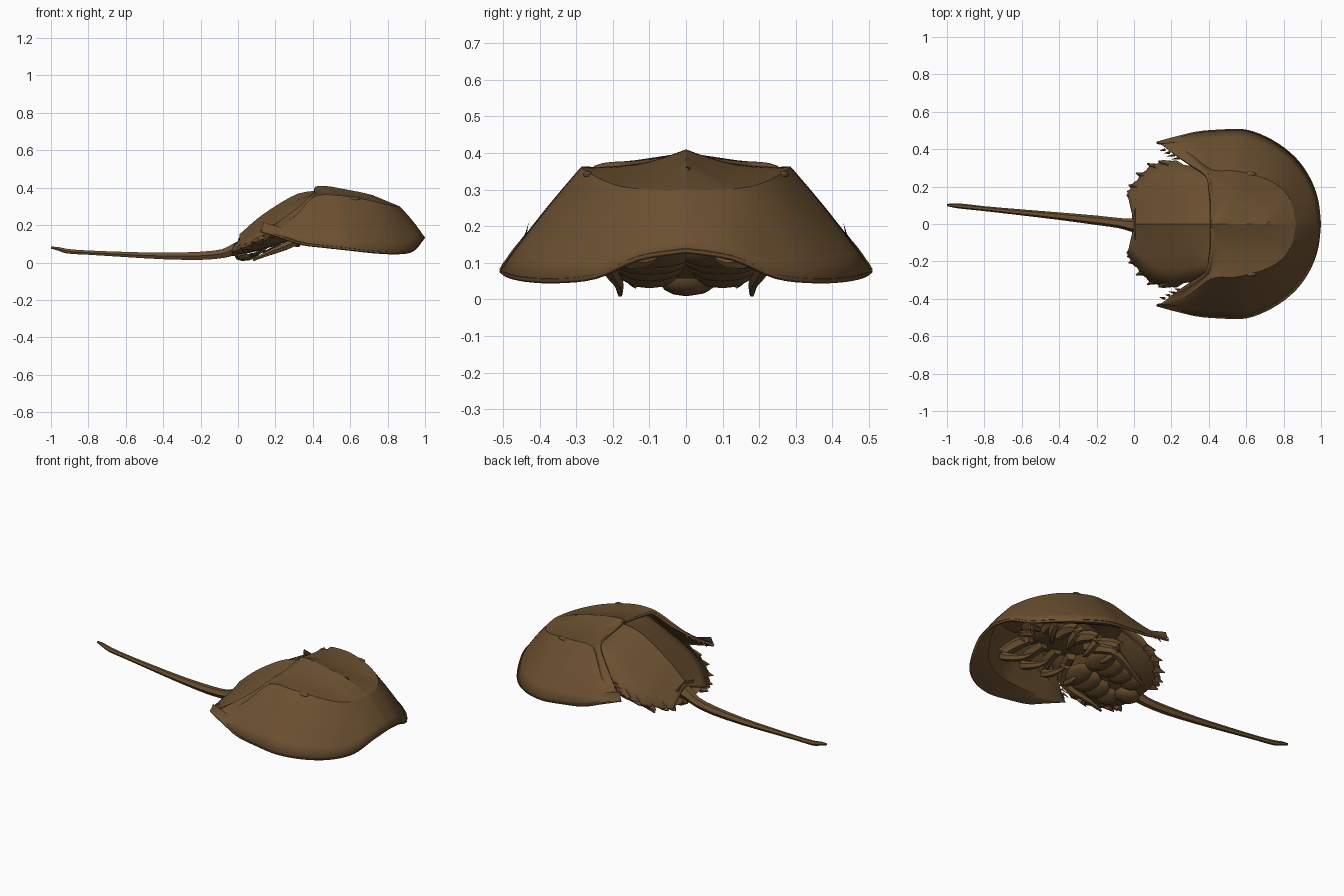
import bpy, bmesh, math, random
from mathutils import Vector, Matrix

if "Cube" in bpy.data.objects:
    bpy.data.objects.remove(bpy.data.objects["Cube"])
random.seed(4)

brown = bpy.data.materials.new("shell brown")
brown.diffuse_color = (0.145, 0.08, 0.03, 1)
brown.use_nodes = True
brown.node_tree.nodes["Principled BSDF"].inputs["Base Color"].default_value = brown.diffuse_color


def finish(name, bm, angle=30, thick=0):
    me = bpy.data.meshes.new(name)
    bm.to_mesh(me)
    bm.free()
    ob = bpy.data.objects.new(name, me)
    bpy.context.collection.objects.link(ob)
    me.materials.append(brown)
    bpy.ops.object.select_all(action='DESELECT')
    ob.select_set(True)
    bpy.context.view_layer.objects.active = ob
    bpy.ops.object.shade_smooth_by_angle(angle=math.radians(angle))
    if thick:
        m = ob.modifiers.new("thickness", 'SOLIDIFY')
        m.thickness = thick
        m.offset = -1
    return ob


def spline(pts, n):
    """Catmull-Rom through pts (any dimension), n steps per span."""
    out = []
    for i in range(len(pts) - 1):
        a, b, c, d = pts[max(i - 1, 0)], pts[i], pts[i + 1], pts[min(i + 2, len(pts) - 1)]
        for k in range(n):
            t = k / n
            out.append([0.5 * (2*q + (r-p)*t + (2*p-5*q+4*r-s)*t*t + (3*q-p-3*r+s)*t**3)
                        for p, q, r, s in zip(a, b, c, d)])
    return out + [list(pts[-1])]


def grid(bm, rows):
    vs = [[bm.verts.new(p) for p in r] for r in rows]
    for a, b in zip(vs, vs[1:]):
        for i in range(len(a) - 1):
            bm.faces.new((a[i], a[i+1], b[i+1], b[i]))


def mirror_weld(bm):
    """Mirror the half across y = 0 and make the faces point upward."""
    for v in bm.verts:
        if v.co.y < 0.004:
            v.co.y = 0
    g = bmesh.ops.duplicate(bm, geom=bm.verts[:] + bm.edges[:] + bm.faces[:])["geom"]
    for v in g:
        if isinstance(v, bmesh.types.BMVert):
            v.co.y *= -1
    bmesh.ops.remove_doubles(bm, verts=bm.verts[:], dist=0.002)
    bmesh.ops.dissolve_degenerate(bm, dist=0.0005, edges=bm.edges[:])
    bmesh.ops.recalc_face_normals(bm, faces=bm.faces[:])
    if sum(f.normal.z * f.calc_area() for f in bm.faces) < 0:
        bmesh.ops.reverse_faces(bm, faces=bm.faces[:])


def tube(bm, pts, sides=6, n=3):
    """Tapered tube through (x, y, z, radius) points."""
    p = spline(pts, n)
    rings = []
    for i, q in enumerate(p):
        d = Vector(p[min(i+1, len(p)-1)][:3]) - Vector(p[max(i-1, 0)][:3])
        rot = d.to_track_quat('Z', 'Y')
        rings.append([bm.verts.new(Vector(q[:3]) + rot @ Vector((
            q[3] * math.cos(2*math.pi*k/sides), q[3] * math.sin(2*math.pi*k/sides), 0)))
            for k in range(sides)])
    for a, b in zip(rings, rings[1:]):
        for k in range(sides):
            bm.faces.new((a[k], a[(k+1) % sides], b[(k+1) % sides], b[k]))
    bm.faces.new(rings[0][::-1])
    bm.faces.new(rings[-1])


def blob(bm, loc, size, tilt=0):
    m = Matrix.Translation(loc) @ Matrix.Rotation(tilt, 4, 'Y') @ Matrix.Diagonal((*size, 1))
    bmesh.ops.create_icosphere(bm, subdivisions=2, radius=1, matrix=m)


def open_top(bm):
    """Drop the hidden upward faces of parts tucked under the shell."""
    bm.normal_update()
    bmesh.ops.delete(bm, geom=[f for f in bm.faces if f.normal.z > .3], context='FACES')


# Front shield: stations from nose to cheek tip, each rim / side ridge / inner edge
stations = [
    (1.0, 0, .132, .865, 0, .30, .72, 0, .36),
    (.985, .13, .112, .85, .09, .30, .66, 0, .375),
    (.94, .25, .062, .81, .17, .307, .58, 0, .39),
    (.86, .36, .05, .73, .23, .327, .50, 0, .405),
    (.74, .45, .055, .63, .265, .347, .44, 0, .41),
    (.60, .505, .07, .53, .285, .36, .41, 0, .402),
    (.46, .505, .085, .45, .285, .362, .41, .14, .38),
    (.34, .495, .10, .39, .305, .34, .395, .25, .365),
    (.23, .47, .135, .275, .39, .225, .315, .31, .29),
    (.12, .44, .17, .14, .43, .178, .19, .39, .20)]
bm = bmesh.new()
under = bmesh.new()
rows, lip = [], []
for s in spline(stations, 4):
    R, P, C = Vector(s[:3]), Vector(s[3:6]), Vector(s[6:])
    w = min(1, (P - R).length / .2)
    dip = .012 * w * min(1, max(0, (P.y - .12) / .12))
    row = []
    for k in range(5):
        t = k / 5
        q = R.lerp(P, t)
        row.append(q + Vector((.35 * (q.x - .5), .1 * q.y, .25)).normalized()
                   * .006 * w * math.sin(math.pi * t))
    for k in range(6):
        t = k / 5
        # plateau sags beside the midline keel
        row.append(P.lerp(C, t) - Vector((0, 0, dip * math.sin(math.pi * t))))
    rows.append(row)
    # folded-under lip of the rim
    inner = Vector((C.x, C.y, R.z + .05))
    lip.append([R + Vector((0, 0, .006)), R.lerp(inner, .12) + Vector((0, 0, .012)),
                R.lerp(inner, .22) + Vector((0, 0, .035))])
grid(bm, rows)
mirror_weld(bm)
finish("front_shield", bm, 20, .012)
grid(under, lip)
mirror_weld(under)
finish("shield_under_lip", under, 30)

# Rear shield: x, mid z, lobe y, lobe z, edge y, edge z
rear = [
    (.43, .385, .14, .368, .25, .345),
    (.32, .368, .15, .335, .30, .25),
    (.20, .302, .15, .262, .335, .165),
    (.10, .232, .13, .195, .305, .115),
    (.03, .17, .10, .14, .235, .085),
    (-.025, .125, .06, .105, .165, .06)]
bm = bmesh.new()
rows = []
for i, (x, mz, ly, lz, ey, ez) in enumerate(spline(rear, 3)):
    notch = .025 if x < .0 else 0
    rows.append([Vector(p) for p in (
        (x + notch, 0, mz), (x + notch, .025, mz - .012), (x + notch / 2, ly, lz),
        (x, (ly + ey) / 2, (lz + ez) / 2 + .004), (x - .012, ey + .012 * (i % 2), ez))])
grid(bm, rows)
mirror_weld(bm)
finish("rear_shield", bm, 20, .015)

# Underside floor of the rear shield: x, middle z, edge y, edge z
bm = bmesh.new()
grid(bm, [[Vector((x, 0, z)), Vector((x, ey * .5, z + .005)), Vector((x, ey, ez))]
          for x, z, ey, ez in ((.32, .13, .28, .22), (.20, .09, .31, .15),
                               (.10, .06, .285, .105), (.03, .045, .215, .075),
                               (-.01, .04, .14, .055))])
mirror_weld(bm)
bmesh.ops.reverse_faces(bm, faces=bm.faces[:])
finish("rear_floor", bm, 30)

# Margin spines along the rear shield, and ragged teeth by the cheek tips
bm = bmesh.new()
for sy in (-1, 1):
    for x, y, z, dx, dy in ((.19, .315, .155, -.06, .022), (.13, .295, .12, -.06, .028),
                            (.07, .25, .09, -.06, .022), (.02, .195, .073, -.05, .012),
                            (.0, .14, .055, -.04, .015)):
        tube(bm, [(x, sy * y, z, .026), (x + dx * .5, sy * (y + dy * .5), z - .006, .016),
                  (x + dx, sy * (y + dy), z - .012, .003)], 4, 1)
    for k in range(4):
        t = k / 3
        x, y, z = .165 + .08 * t, .398 - .045 * t, .185 + .04 * t
        l = random.uniform(.025, .045)
        tube(bm, [(x, sy * y, z, .008), (x - l, sy * (y - .006), z - .015, .001)], 4, 1)
finish("margin_spines", bm, 20)

# Tail spike
bm = bmesh.new()
tube(bm, [(.04, -.01, .09, .045), (-.02, -.005, .07, .034), (-.08, .005, .048, .027),
          (-.2, .02, .036, .025), (-.4, .042, .035, .02), (-.6, .062, .043, .016),
          (-.8, .082, .053, .013), (-.91, .094, .06, .014), (-.96, .098, .073, .011),
          (-1.0, .102, .08, .006)], 6, 2)
finish("tail_spike", bm, 35)

# Low compound eyes on the side ridges
bm = bmesh.new()
for sy in (-1, 1):
    blob(bm, (.62, sy * .268, .341), (.035, .013, .011))
hidden = [f for f in bm.faces if f.calc_center_median().z < .337]
bmesh.ops.delete(bm, geom=hidden, context='FACES')
finish("eyes", bm, 40)

# Gill flaps: overlapping plates under the rear shield
bm = bmesh.new()
for k in range(4):
    x = .32 - .07 * k
    for sy in (-1, 1):
        blob(bm, (x, sy * .10, .118 - .018 * k), (.06, .12 - .014 * k, .02), -.5)
blob(bm, (.05, 0, .045), (.07, .07, .035), -.2)
open_top(bm)
finish("gill_flaps", bm, 30)

# Belly mass inside the front shield
bm = bmesh.new()
blob(bm, (.52, 0, .25), (.24, .19, .07))
open_top(bm)
finish("belly", bm, 30)

# Folded walking legs, front pincers and trailing pusher legs
bm = bmesh.new()
for sy in (-1, 1):
    for k in range(4):
        x = .68 - .095 * k
        f = .06 - .05 * k
        tube(bm, [(x, sy * .06, .19, .03), (x + f * .4, sy * .15, .185, .034),
                  (x + f, sy * (.23 + .01 * (k % 2)), .15, .028),
                  (x + f * .9, sy * .19, .11, .024),
                  (x + f * .5 - .03, sy * .12, .10, .016),
                  (x + f * .4 - .05, sy * .08, .115, .006)], 6, 2)
    tube(bm, [(.70, sy * .03, .20, .018), (.77, sy * .05, .18, .018),
              (.74, sy * .04, .14, .005)], 5, 2)
    tube(bm, [(.38, sy * .12, .16, .03), (.33, sy * .21, .125, .026),
              (.25, sy * .21, .085, .022), (.15, sy * .185, .045, .014),
              (.08, sy * .18, .012, .006)], 6, 2)
finish("legs", bm, 30)
